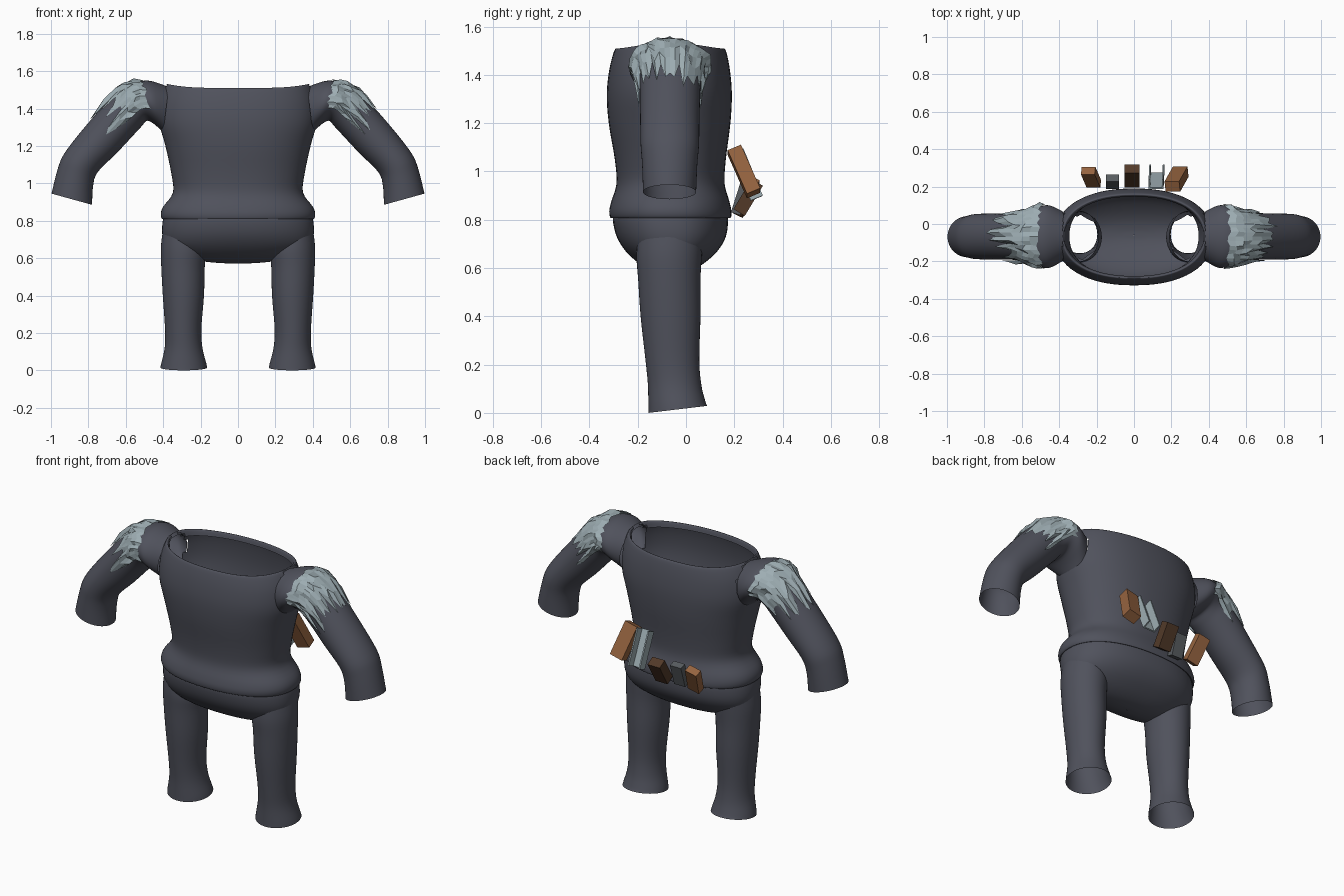
import bpy, bmesh, math, random
from mathutils import Vector, Matrix

if "Cube" in bpy.data.objects:
    bpy.data.objects.remove(bpy.data.objects["Cube"])

random.seed(4)


def material(name, rgb):
    m = bpy.data.materials.new(name)
    m.diffuse_color = (*rgb, 1)
    m.use_nodes = True
    m.node_tree.nodes["Principled BSDF"].inputs["Base Color"].default_value = m.diffuse_color
    return m


CLOTH = material("slate_cloth", (0.080, 0.084, 0.108))
PLATE = material("pale_steel", (0.34, 0.42, 0.45))
TAN = material("tan_leather", (0.30, 0.125, 0.05))
DARK = material("dark_leather", (0.085, 0.042, 0.022))
GREY = material("dark_steel", (0.10, 0.11, 0.12))


def finish(bm, name, mat, smooth=True):
    bmesh.ops.recalc_face_normals(bm, faces=bm.faces)
    me = bpy.data.meshes.new(name)
    bm.to_mesh(me)
    bm.free()
    me.materials.append(mat)
    ob = bpy.data.objects.new(name, me)
    bpy.context.collection.objects.link(ob)
    if smooth:
        bpy.context.view_layer.objects.active = ob
        ob.select_set(True)
        bpy.ops.object.shade_smooth_by_angle(angle=math.radians(50))
        ob.select_set(False)
    return ob


def sample(rings, u):
    """Smooth interpolation through a list of number tuples."""
    n = len(rings) - 1
    i = min(int(u), n - 1)
    f = u - i
    p = [rings[max(0, min(n, i + k))] for k in (-1, 0, 1, 2)]
    return [b + 0.5 * f * (c - a + f * (2*a - 5*b + 4*c - d + f * (3*(b - c) + d - a)))
            for a, b, c, d in zip(*p)]


def point(r, t, n=2.0):
    """Ring = (x1, z1, x2, z2, ymin, ymax): two opposite points and a depth range."""
    x1, z1, x2, z2, y1, y2 = r
    c, s = math.cos(t), math.sin(t)
    c = math.copysign(abs(c) ** (2 / n), c)
    s = math.copysign(abs(s) ** (2 / n), s)
    return Vector(((x1 + x2) / 2 + c * (x1 - x2) / 2, (y1 + y2) / 2 + s * (y2 - y1) / 2,
                   (z1 + z2) / 2 + c * (z1 - z2) / 2))


def grid(bm, rows, closed):
    vs = [[bm.verts.new(p) for p in row] for row in rows]
    for a, b in zip(vs, vs[1:]):
        for j in range(len(a) if closed else len(a) - 1):
            k = (j + 1) % len(a)
            bm.faces.new((a[j], a[k], b[k], b[j]))


def loft(rings, segs=48, steps=4, n=2.0):
    bm = bmesh.new()
    count = (len(rings) - 1) * steps
    grid(bm, [[point(sample(rings, i / steps), 2 * math.pi * j / segs, n) for j in range(segs)]
              for i in range(count + 1)], True)
    return bm


def cut(bm, test):
    doomed = [f for f in bm.faces if test(f.calc_center_median())]
    bmesh.ops.delete(bm, geom=doomed, context='FACES')


def level(z, a, y1, y2):
    return (a, z, -a, z, y1, y2)


# Torso: open tube with rolled hem and collar, and two arm holes
torso = loft([level(*r) for r in (
    (0.825, 0.385, -0.295, 0.165), (0.808, 0.405, -0.312, 0.185), (0.835, 0.413, -0.318, 0.188),
    (0.875, 0.400, -0.310, 0.180), (0.95, 0.348, -0.288, 0.160), (1.05, 0.356, -0.295, 0.165),
    (1.20, 0.388, -0.320, 0.184), (1.32, 0.42, -0.328, 0.190), (1.42, 0.418, -0.318, 0.182),
    (1.498, 0.39, -0.298, 0.166), (1.508, 0.375, -0.285, 0.153), (1.48, 0.365, -0.278, 0.146))],
    segs=64, n=2.25)
cut(torso, lambda c: abs(c.x) > 0.3 and ((c.y + 0.065) / 0.12) ** 2 + ((c.z - 1.4) / 0.11) ** 2 < 1)
for v in torso.verts:
    if v.co.z > 1.4:
        v.co.z += 0.02 * (abs(v.co.x) / 0.38) ** 4 * (v.co.z - 1.4) / 0.1
finish(torso, "torso", CLOTH)

# Pelvis: bowl under the hem, open where the legs join
pelvis = loft([level(*r) for r in (
    (0.85, 0.385, -0.295, 0.165), (0.80, 0.402, -0.303, 0.174), (0.73, 0.405, -0.287, 0.165),
    (0.67, 0.385, -0.25, 0.13), (0.62, 0.32, -0.195, 0.075), (0.588, 0.22, -0.135, 0.02),
    (0.574, 0.10, -0.09, -0.03), (0.572, 0.002, -0.061, -0.059))], segs=64, n=2.3)
cut(pelvis, lambda c: c.z < 0.74 and ((abs(c.x) - 0.293) / 0.105) ** 2 + ((c.y + 0.07) / 0.118) ** 2 < 1)
finish(pelvis, "pelvis", CLOTH)

LEG = [(0.40, 0.76, 0.19, 0.70, -0.20, 0.07), (0.412, 0.66, 0.172, 0.63, -0.205, 0.065),
       (0.410, 0.55, 0.178, 0.55, -0.198, 0.06), (0.402, 0.40, 0.182, 0.40, -0.188, 0.06),
       (0.390, 0.22, 0.196, 0.22, -0.168, 0.055), (0.392, 0.12, 0.190, 0.12, -0.158, 0.063),
       (0.410, 0.04, 0.170, 0.04, -0.156, 0.08), (0.415, 0.015, 0.165, 0.015, -0.156, 0.088)]
ARM = [(0.37, 1.515, 0.40, 1.27, -0.20, 0.07), (0.47, 1.548, 0.44, 1.31, -0.235, 0.10),
       (0.54, 1.54, 0.485, 1.335, -0.222, 0.09), (0.615, 1.51, 0.515, 1.305, -0.20, 0.065),
       (0.70, 1.435, 0.555, 1.262, -0.192, 0.06), (0.82, 1.30, 0.65, 1.16, -0.19, 0.056),
       (0.925, 1.165, 0.75, 1.06, -0.188, 0.054), (0.963, 1.08, 0.775, 0.985, -0.182, 0.047),
       (0.997, 0.945, 0.78, 0.885, -0.178, 0.042)]


def mirrored(bm, side):
    for v in bm.verts:
        v.co.x *= side
    return bm


for side, tag in ((1, "right"), (-1, "left")):
    # Leg with a cuff that lifts towards the back
    leg = loft(LEG)
    for v in leg.verts:
        if v.co.z < 0.1:
            v.co.z += (0.1 - v.co.z) * (v.co.y + 0.156) * 1.4 - 0.015 * (0.1 - v.co.z) / 0.085
    finish(mirrored(leg, side), tag + "_leg", CLOTH)
    finish(mirrored(loft(ARM), side), tag + "_arm", CLOTH)

    # Shoulder plate: faceted cap with a ragged lower edge
    cols, rows = 27, 6
    ends = [4.0 + random.choice((-0.35, 0.0, 0.35, 0.65)) + random.uniform(-0.1, 0.1) for _ in range(cols)]
    starts = [1.5 + random.uniform(-0.2, 0.25) for _ in range(cols)]
    pts = []
    for i in range(rows):
        f = i / (rows - 1)
        row = []
        for j in range(cols):
            t = math.radians(-108 + 216 * j / (cols - 1))
            r = sample(ARM, starts[j] + (ends[j] - starts[j]) * f)
            p = point(r, t)
            mid = Vector(((r[0] + r[2]) / 2, (r[4] + r[5]) / 2, (r[1] + r[3]) / 2))
            lump = 0.006 if i in (0, rows - 1) else random.uniform(0.006, 0.026)
            row.append(p + (p - mid).normalized() * lump)
        pts.append(row)
    cap = bmesh.new()
    grid(cap, pts, False)
    finish(mirrored(cap, side), tag + "_shoulder_plate", PLATE, smooth=False)


def slab(name, mat, top, bottom, width, depth, channel=False):
    """Box (or U channel) running between two points on the back."""
    top, bottom = Vector(top), Vector(bottom)
    up = (top - bottom).normalized()
    side = Vector((0, 1, 0)).cross(up).normalized()
    out = up.cross(side)
    frame = Matrix((side, out, up)).transposed().to_4x4()
    frame.translation = (top + bottom) / 2
    length = (top - bottom).length
    parts = [((0, 0, 0), (width, depth, length))]
    if channel:
        w = 0.008
        parts = [((0, -depth / 2, 0), (width, w, length))]
        parts += [((s * (width - w) / 2, 0, 0), (w, depth, length)) for s in (-1, 1)]
    bm = bmesh.new()
    for loc, size in parts:
        bmesh.ops.create_cube(bm, size=1, matrix=frame @ Matrix.Translation(loc) @ Matrix.Diagonal((*size, 1)))
    finish(bm, name, mat, smooth=False)


# Row of sheaths fanned across the lower back
slab("sheath_1", TAN, (-0.245, 0.285, 0.965), (-0.215, 0.215, 0.825), 0.075, 0.045)
slab("sheath_2", GREY, (-0.115, 0.245, 0.95), (-0.115, 0.205, 0.825), 0.072, 0.04)
slab("sheath_3", DARK, (-0.01, 0.295, 0.955), (-0.01, 0.22, 0.83), 0.08, 0.055)
slab("sheath_4", PLATE, (0.118, 0.215, 1.085), (0.122, 0.295, 0.89), 0.08, 0.05, channel=True)
slab("sheath_5", TAN, (0.205, 0.2, 1.09), (0.25, 0.28, 0.91), 0.08, 0.06)
